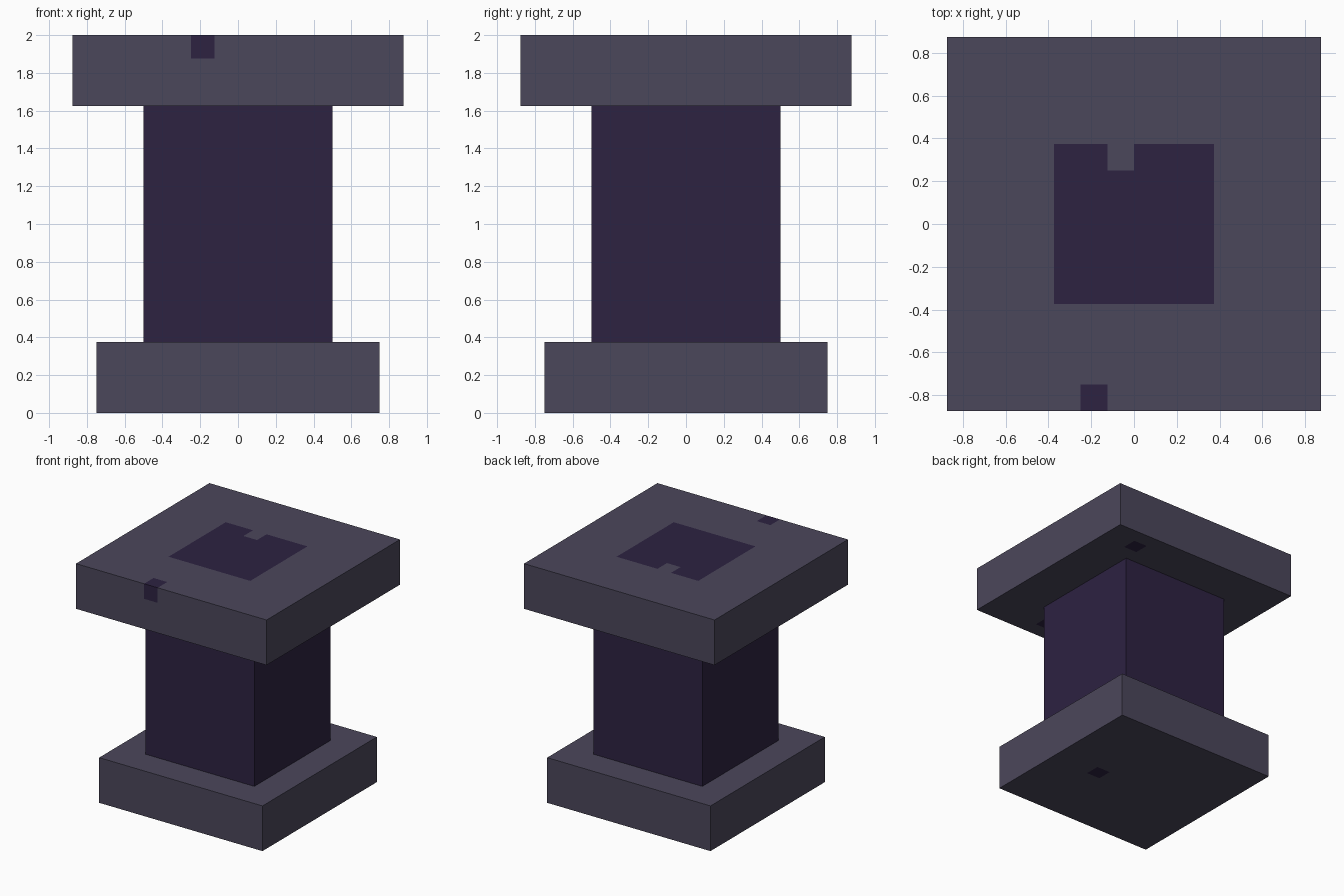
import bpy, bmesh
from mathutils import Vector, Matrix

if "Cube" in bpy.data.objects:
    bpy.data.objects.remove(bpy.data.objects["Cube"])

C = 0.125  # size of one painted cell


def material(name, rgb):
    m = bpy.data.materials.new(name)
    m.diffuse_color = (*rgb, 1.0)
    m.use_nodes = True
    m.node_tree.nodes["Principled BSDF"].inputs["Base Color"].default_value = m.diffuse_color
    return m


stone = material("grey_stone", (0.0704, 0.0630, 0.1046))
dark = material("dark_purple_stone", (0.0262, 0.0160, 0.0535))


def inside(p, box):
    lo, hi = box
    return all(lo[i] - 1e-4 <= p[i] <= hi[i] + 1e-4 for i in range(3))


def block(name, half, z0, z1, mats, patches=(), gaps=()):
    """Square box; surface inside a patch (but not a gap) takes the second material."""
    bm = bmesh.new()
    bmesh.ops.create_cube(bm, size=1.0)
    bmesh.ops.transform(bm, verts=bm.verts, matrix=Matrix.Translation((0, 0, (z0 + z1) / 2))
                        @ Matrix.Diagonal((2 * half, 2 * half, z1 - z0, 1)))
    # cut the faces along the patch outlines
    cuts = {(i, c[i]) for box in list(patches) + list(gaps) for c in box for i in range(3)}
    for axis, pos in sorted(cuts):
        limits = (z0, z1) if axis == 2 else (-half, half)
        if not limits[0] + 1e-4 < pos < limits[1] - 1e-4:
            continue
        co, no = Vector((0, 0, 0)), Vector((0, 0, 0))
        co[axis], no[axis] = pos, 1
        bmesh.ops.bisect_plane(bm, geom=bm.verts[:] + bm.edges[:] + bm.faces[:],
                               plane_co=co, plane_no=no)
    for f in bm.faces:
        p = f.calc_center_median()
        if any(inside(p, b) for b in patches) and not any(inside(p, b) for b in gaps):
            f.material_index = 1
    me = bpy.data.meshes.new(name)
    bm.to_mesh(me)
    bm.free()
    for m in mats:
        me.materials.append(m)
    ob = bpy.data.objects.new(name, me)
    bpy.context.collection.objects.link(ob)
    return ob


def cell(x, y, z):
    return ((x, y, z), (x + C, y + C, z + C))


# base slab with one dark spot underneath
block("base_slab", 0.75, 0, 0.375, [stone, dark], [cell(0.25, -0.125, 0)])

# dark column
block("column", 0.5, 0.375, 1.625, [dark])

# top slab: notched dark square, chip on the front edge, two spots underneath
block("top_slab", 0.875, 1.625, 2.0, [stone, dark],
      [((-0.375, -0.375, 1.875), (0.375, 0.375, 2.0)),
       cell(-0.25, -0.875, 1.875),
       cell(0.5, 0.625, 1.625),
       cell(0.25, -0.75, 1.625)],
      [cell(-0.125, 0.25, 1.875)])
